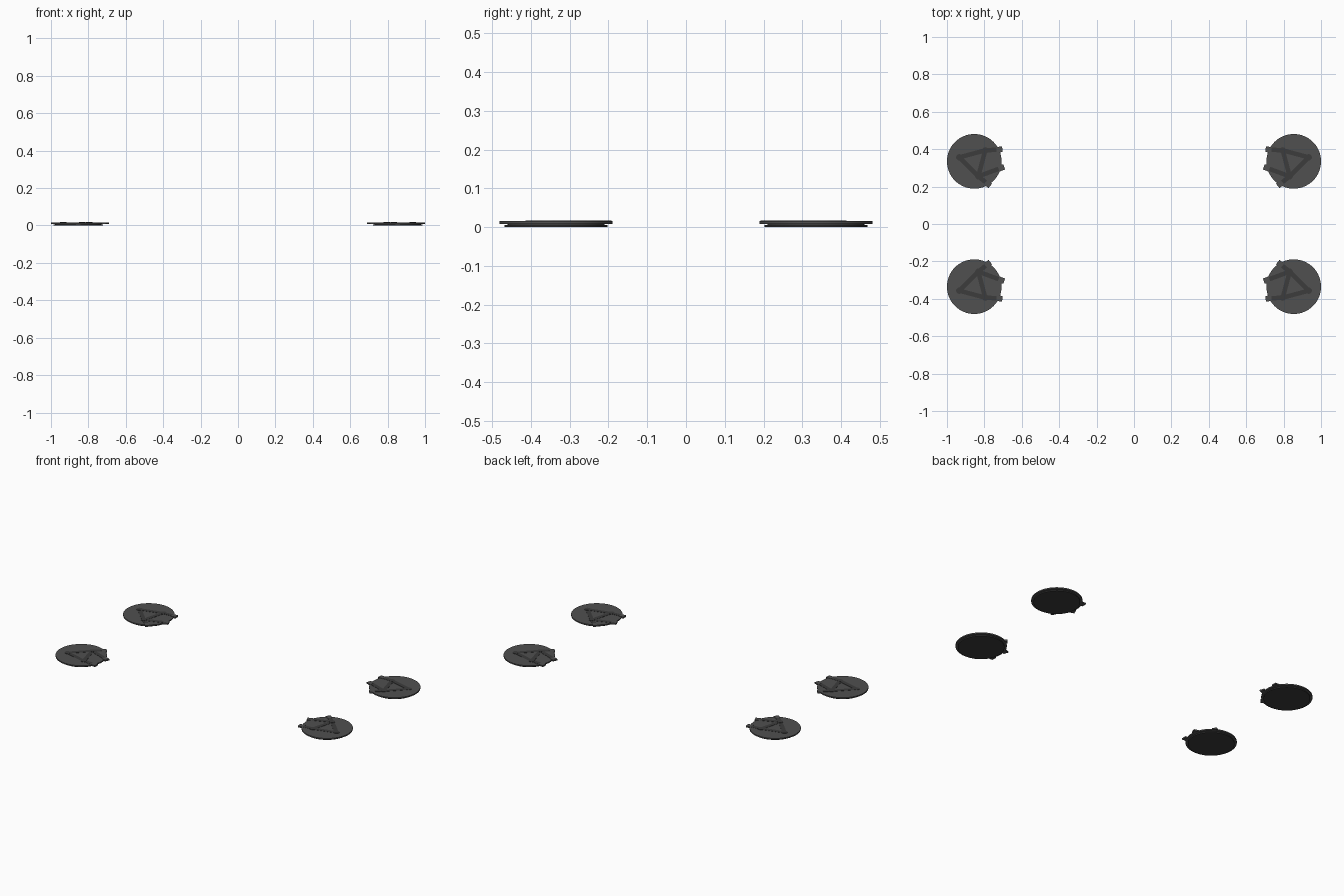
import bpy, bmesh, math
from mathutils import Matrix, Vector

if "Cube" in bpy.data.objects:
    bpy.data.objects.remove(bpy.data.objects["Cube"])

CX, CY = 0.854, 0.335  # centre of one pad; the other three are mirrored


def material(name, v):
    m = bpy.data.materials.new(name)
    m.diffuse_color = (v, v, v, 1)
    m.use_nodes = True
    m.node_tree.nodes["Principled BSDF"].inputs["Base Color"].default_value = m.diffuse_color
    return m


PLATE = material("plate_grey", 0.08)
DARK = material("strut_grey", 0.045)


def finish(bm, name, mat, smooth=False):
    me = bpy.data.meshes.new(name)
    bm.to_mesh(me)
    bm.free()
    ob = bpy.data.objects.new(name, me)
    bpy.context.collection.objects.link(ob)
    me.materials.append(mat)
    mir = ob.modifiers.new("mirror_to_four", "MIRROR")
    mir.use_axis = (True, True, False)
    mir.use_mirror_merge = False
    if smooth:
        bpy.ops.object.select_all(action="DESELECT")
        bpy.context.view_layer.objects.active = ob
        ob.select_set(True)
        bpy.ops.object.shade_smooth_by_angle(angle=math.radians(30))
    return ob


def disc(bm, x, y, r, z0, z1, n):
    bmesh.ops.create_cone(bm, cap_ends=True, segments=n, radius1=r, radius2=r, depth=z1 - z0,
                          matrix=Matrix.Translation((CX + x, CY + y, (z0 + z1) / 2)))


def bar(bm, a, b, w, z0, z1):
    a, b = Vector(a), Vector(b)
    d, mid = b - a, (a + b) / 2
    m = (Matrix.Translation((CX + mid.x, CY + mid.y, (z0 + z1) / 2))
         @ Matrix.Rotation(math.atan2(d.y, d.x), 4, "Z")
         @ Matrix.Diagonal((d.length, w, z1 - z0, 1)))
    bmesh.ops.create_cube(bm, size=1, matrix=m)


# Main round plate and the smaller sole below it
for name, r, z0, z1, mat in (("pad_plate", 0.146, 0.008, 0.0155, PLATE),
                             ("pad_sole", 0.133, 0.0, 0.006, DARK),
                             ("pad_core", 0.125, 0.006, 0.008, DARK)):
    bm = bmesh.new()
    disc(bm, 0, 0, r, z0, z1, 64)
    finish(bm, name, mat, True)

# Three pivots evenly spaced around the plate
outer, rear, inner = [(0.083 * math.cos(math.radians(a)), 0.083 * math.sin(math.radians(a)))
                      for a in (15, 135, 255)]
bm = bmesh.new()
for p in (outer, rear, inner):
    disc(bm, *p, 0.017, 0.0155, 0.0175, 24)
finish(bm, "pivot_caps", DARK, True)

# Struts between pivots and out over the inner rim
tips = [(rear, (-0.148, 0.064)), (inner, (-0.158, -0.030)), (inner, (-0.084, -0.130))]
bm = bmesh.new()
for a, b in [(outer, rear), (rear, inner), (inner, outer)] + tips:
    bar(bm, a, b, 0.024, 0.0155, 0.0168)
finish(bm, "struts", DARK)

# Lighter clips where the struts pass the rim
bm = bmesh.new()
for a, b in tips:
    a, b = Vector(a), Vector(b)
    d = (b - a).normalized()
    bar(bm, b - d * 0.03, b + d * 0.002, 0.03, 0.0085, 0.0172)
finish(bm, "strut_clips", PLATE)
